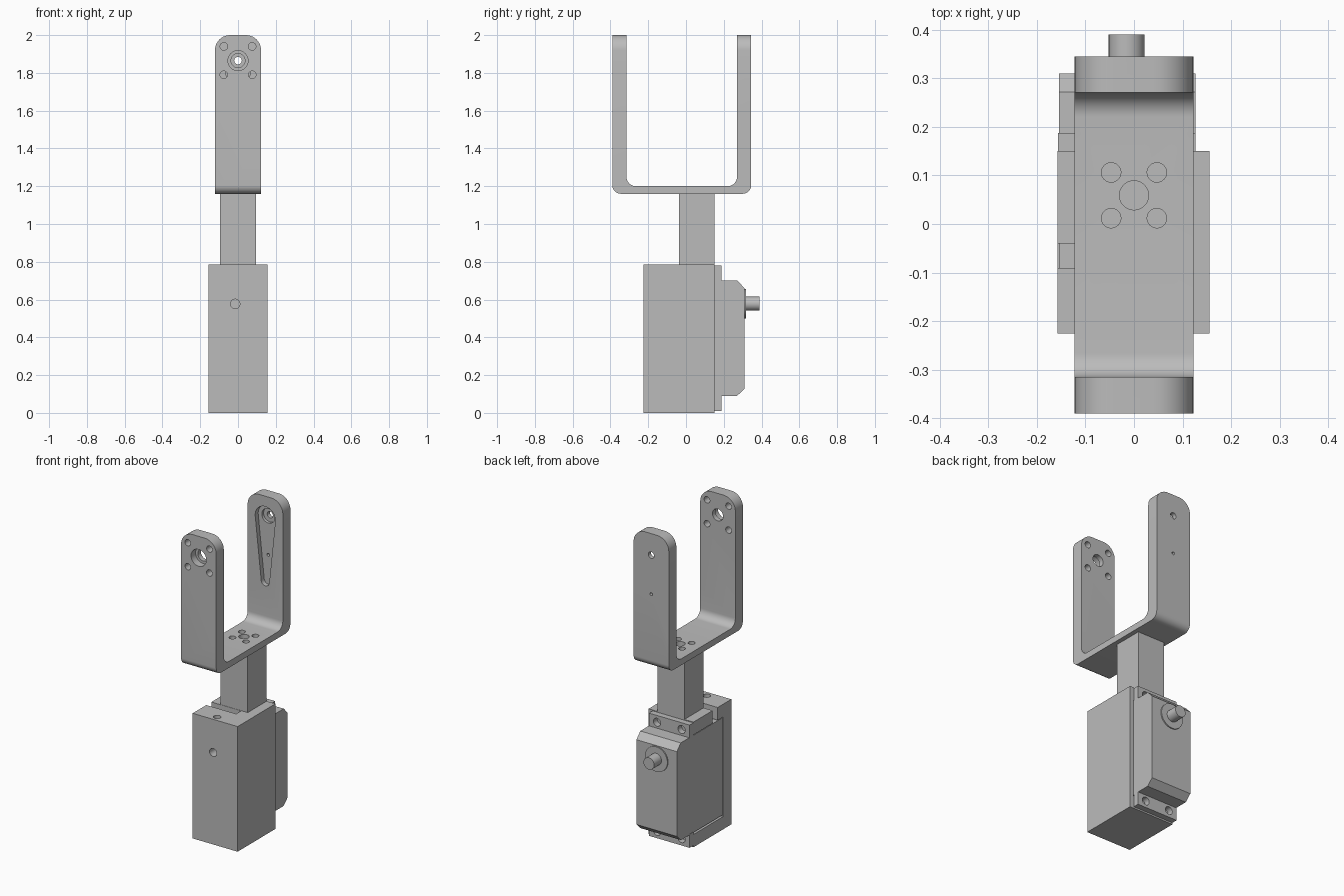
import bpy, bmesh
from math import sin, cos, pi, asin
from mathutils import Vector

cube = bpy.data.objects.get("Cube")
if cube:
    bpy.data.objects.remove(cube, do_unlink=True)

GREY = (0.5, 0.5, 0.5, 1)
grey = bpy.data.materials.new("plain_grey")
grey.use_nodes = True
grey.diffuse_color = GREY
grey.node_tree.nodes["Principled BSDF"].inputs["Base Color"].default_value = GREY


def prism(name, pts, axis, lo, hi):
    """Extrude a 2D outline along an axis: x uses (y,z), y uses (x,z), z uses (x,y)."""
    place = {"x": lambda a, b, t: (t, a, b),
             "y": lambda a, b, t: (a, t, b),
             "z": lambda a, b, t: (a, b, t)}[axis]
    bm = bmesh.new()
    ends = [[bm.verts.new(place(a, b, t)) for a, b in pts] for t in (lo, hi)]
    for ring in ends:
        bm.faces.new(ring)
    for i in range(len(pts)):
        j = (i + 1) % len(pts)
        bm.faces.new((ends[0][i], ends[0][j], ends[1][j], ends[1][i]))
    bmesh.ops.recalc_face_normals(bm, faces=bm.faces[:])
    mesh = bpy.data.meshes.new(name)
    bm.to_mesh(mesh)
    bm.free()
    mesh.materials.append(grey)
    obj = bpy.data.objects.new(name, mesh)
    bpy.context.collection.objects.link(obj)
    return obj


def box(name, x0, x1, y0, y1, z0, z1):
    return prism(name, [(x0, y0), (x1, y0), (x1, y1), (x0, y1)], "z", z0, z1)


def arc(c, r, a0, a1, n):
    return [(c[0] + r * cos(a0 + (a1 - a0) * i / n),
             c[1] + r * sin(a0 + (a1 - a0) * i / n)) for i in range(n + 1)]


def rod(name, a, b, r, axis, lo, hi):
    return prism(name, arc((a, b), r, 0, 2 * pi, 32)[:-1], axis, lo, hi)


def fillet(corners, n=10):
    """Round right-angled corners given as (a, b, radius)."""
    out = []
    for i, (a, b, r) in enumerate(corners):
        p = Vector((a, b))
        if not r:
            out.append((a, b))
            continue
        u = (Vector(corners[i - 1][:2]) - p).normalized()
        v = (Vector(corners[(i + 1) % len(corners)][:2]) - p).normalized()
        for k in range(n + 1):
            t = k / n * pi / 2
            q = p + r * ((1 - sin(t)) * u + (1 - cos(t)) * v)
            out.append((q.x, q.y))
    return out


def combine(obj, tools, operation="DIFFERENCE"):
    """Apply each tool as a boolean and remove it."""
    for tool in tools:
        mod = obj.modifiers.new("cut", "BOOLEAN")
        mod.operation, mod.solver, mod.object = operation, "EXACT", tool
        graph = bpy.context.evaluated_depsgraph_get()
        mesh = bpy.data.meshes.new_from_object(obj.evaluated_get(graph))
        obj.modifiers.clear()
        obj.data = mesh
        bpy.data.objects.remove(tool, do_unlink=True)


# Fork: U-shaped strap with rounded bends and rounded arm tips
fork = prism("fork_bracket", fillet([
    (-0.39, 2, 0), (-0.39, 1.16, 0.045), (0.345, 1.16, 0.045), (0.345, 2, 0),
    (0.27, 2, 0), (0.27, 1.2, 0.05), (-0.315, 1.2, 0.05), (-0.315, 2, 0)]), "x", -0.122, 0.122)
tips = prism("tip_shape", fillet([
    (-0.122, 1.1, 0), (0.122, 1.1, 0), (0.122, 2, 0.08), (-0.122, 2, 0.08)]), "y", -1, 1)
combine(fork, [tips], "INTERSECT")

# Front arm: stepped bearing hole with four screw holes
PIVOT = 1.865
holes = [rod("cut", 0, PIVOT, 0.053, "y", -0.5, -0.345),
         rod("cut", 0, PIVOT, 0.037, "y", -0.5, -0.2)]
for sx in (-1, 1):
    for sz in (-1, 1):
        holes.append(rod("cut", 0.075 * sx, PIVOT + 0.075 * sz, 0.02, "y", -0.5, -0.2))
        # Base screw holes
        holes.append(rod("cut", 0.047 * sx, 0.059 + 0.047 * sz, 0.02, "z", 1.1, 1.25))
holes.append(rod("cut", 0, 0.059, 0.03, "z", 1.1, 1.25))

# Back arm: tapered horn pocket with pivot and pin holes
LOW, R, S = 1.465, 0.07, 0.028
tilt = asin((R - S) / (PIVOT - LOW))
pocket = arc((0, PIVOT), R, -tilt, pi + tilt, 20) + arc((0, LOW), S, pi + tilt, 2 * pi - tilt, 12)
holes += [prism("cut", pocket, "y", 0.2, 0.3),
          rod("cut", 0, PIVOT, 0.045, "y", 0.2, 0.318),
          rod("cut", 0, PIVOT, 0.02, "y", 0.2, 0.5),
          rod("cut", 0, 1.62, 0.009, "y", 0.2, 0.5)]
combine(fork, holes)

# Column joining fork and housing
box("column", -0.094, 0.094, -0.038, 0.15, 0.785, 1.16)

# Housing: block with a side and back opening, cable slot and screw holes
CX = -0.015
housing = box("motor_housing", -0.157, 0.155, -0.225, 0.15, 0, 0.785)
combine(housing, [
    box("cut", -0.3, 0.13, -0.145, 0.3, 0.08, 0.705),
    box("cut", -0.3, 0.05, -0.09, -0.04, 0.6, 0.9),
    rod("cut", CX, 0.577, 0.025, "y", -0.3, -0.1),
    rod("cut", CX, -0.185, 0.022, "z", 0.7, 0.9)])

# Motor body with chamfered back
body = prism("motor_body", [
    (-0.14, 0.09), (0.27, 0.09), (0.31, 0.128), (0.31, 0.66),
    (0.272, 0.70), (-0.14, 0.70)], "x", -0.154, 0.127)

# Mounting flanges, top and bottom, two screw holes each
for name, z0, z1 in (("top_flange", 0.695, 0.78), ("bottom_flange", 0.01, 0.095)):
    flange = box(name, -0.156, 0.127, 0.15, 0.187, z0, z1)
    combine(flange, [rod("cut", CX + s * 0.085, (z0 + z1) / 2, 0.025, "y", 0.1, 0.3)
                     for s in (-1, 1)])

# Output boss and shaft
rod("output_boss", CX, 0.578, 0.078, "y", 0.305, 0.317)
rod("output_shaft", CX, 0.578, 0.037, "y", 0.305, 0.39)

# Smooth the round surfaces, keep edges sharp
bpy.ops.object.select_all(action="DESELECT")
for obj in bpy.context.collection.objects:
    if obj.type == "MESH":
        obj.select_set(True)
        bpy.context.view_layer.objects.active = obj
bpy.ops.object.shade_smooth_by_angle(angle=pi / 6)
